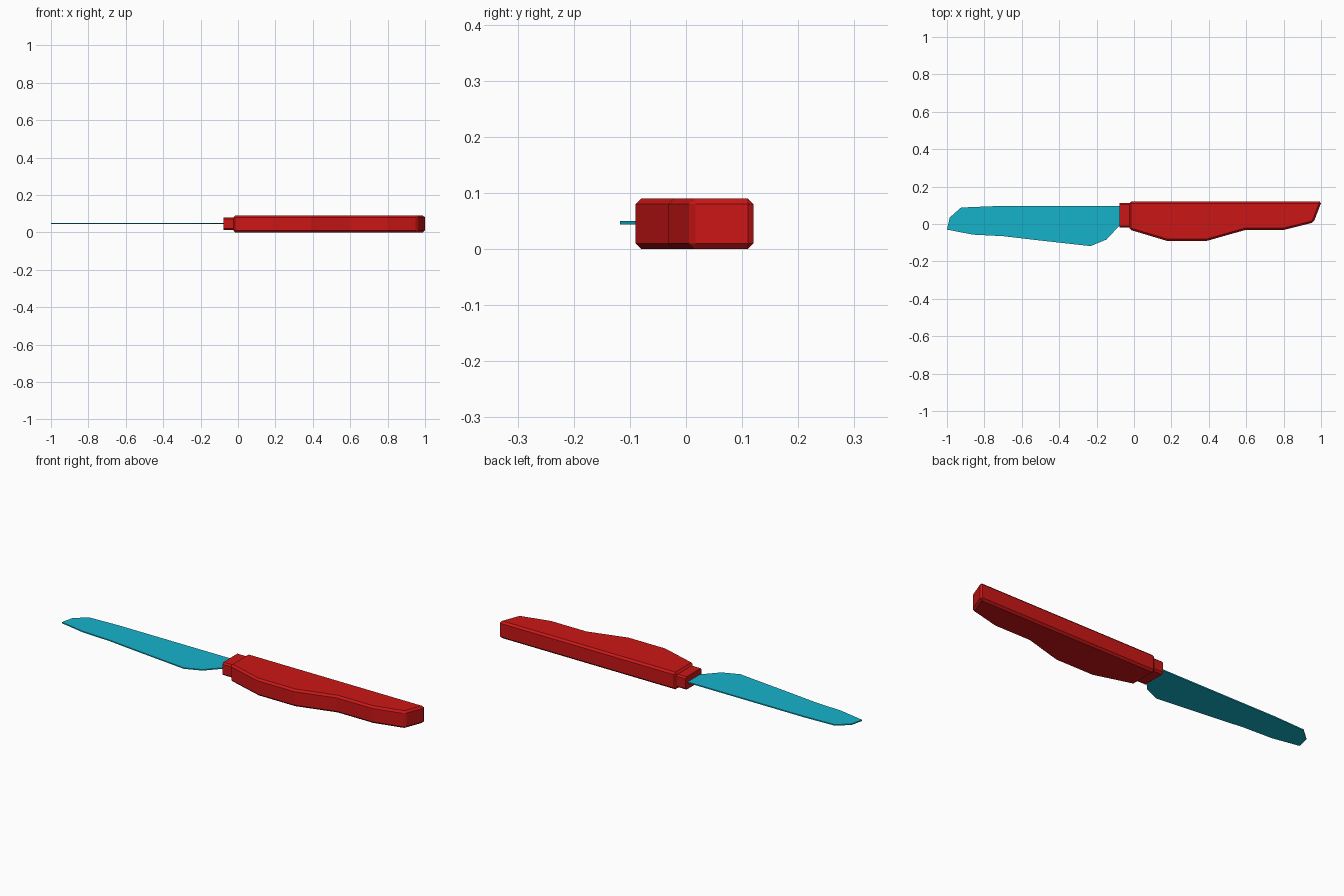
import bpy, bmesh
from mathutils import Vector

if "Cube" in bpy.data.objects:
    bpy.data.objects.remove(bpy.data.objects["Cube"])


def material(name, color):
    m = bpy.data.materials.new(name)
    m.diffuse_color = color
    m.use_nodes = True
    m.node_tree.nodes["Principled BSDF"].inputs["Base Color"].default_value = m.diffuse_color
    return m


red = material("red_plastic", (0.6, 0.008, 0.008, 1))
teal = material("teal_metal", (0.008, 0.45, 0.6, 1))


def prism(name, outline, sweep, mat):
    """Extrude a closed 3D outline along the sweep vector."""
    bm = bmesh.new()
    face = bm.faces.new([bm.verts.new(p) for p in outline])
    ext = bmesh.ops.extrude_face_region(bm, geom=[face], use_keep_orig=True)
    verts = [v for v in ext["geom"] if isinstance(v, bmesh.types.BMVert)]
    bmesh.ops.translate(bm, verts=verts, vec=Vector(sweep))
    bmesh.ops.recalc_face_normals(bm, faces=bm.faces)
    mesh = bpy.data.meshes.new(name)
    bm.to_mesh(mesh)
    bm.free()
    mesh.materials.append(mat)
    obj = bpy.data.objects.new(name, mesh)
    bpy.context.collection.objects.link(obj)
    return obj


# Thin blade with a deep heel and clipped tip
blade = [(-1.0, -0.03), (-0.985, 0.035), (-0.925, 0.088), (-0.755, 0.095),
         (-0.07, 0.095), (-0.07, 0.0), (-0.147, -0.083), (-0.232, -0.118),
         (-0.53, -0.085), (-0.70, -0.065), (-0.86, -0.057)]
prism("blade", [(x, y, 0.044) for x, y in blade], (0, 0, 0.006), teal)

# Collar with chamfered long edges
y0, y1, z0, z1, c = -0.02, 0.113, 0.013, 0.08, 0.008
section = [(y0 + c, z0), (y1 - c, z0), (y1, z0 + c), (y1, z1 - c),
           (y1 - c, z1), (y0 + c, z1), (y0, z1 - c), (y0, z0 + c)]
prism("collar", [(-0.077, y, z) for y, z in section], (0.065, 0, 0), red)

# Contoured handle, chamfered along its sharp edges
handle = [(-0.025, 0.12), (-0.025, -0.03), (0.175, -0.09), (0.39, -0.09),
          (0.595, -0.032), (0.80, -0.032), (0.96, 0.008), (1.003, 0.12)]
grip = prism("handle", [(x, y, 0.0) for x, y in handle], (0, 0, 0.09), red)
bevel = grip.modifiers.new("chamfer", "BEVEL")
bevel.width = 0.01
bevel.segments = 1
bevel.limit_method = "ANGLE"
bevel.angle_limit = 0.6
